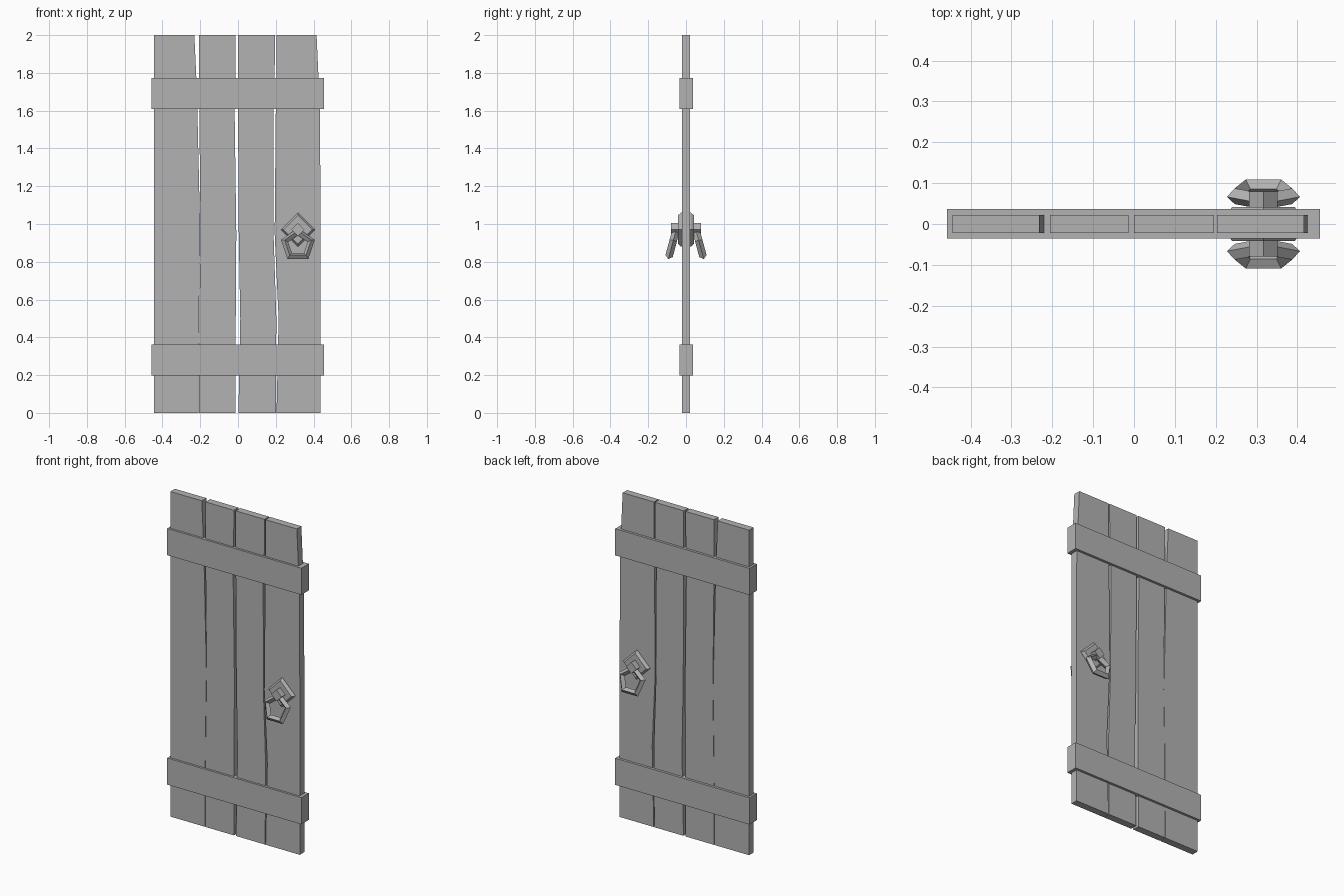
import bpy, bmesh
from math import sin, cos, pi, radians
from mathutils import Matrix, Vector

if "Cube" in bpy.data.objects:
    bpy.data.objects.remove(bpy.data.objects["Cube"], do_unlink=True)

grey = bpy.data.materials.new("plain_grey")
grey.use_nodes = True
grey.diffuse_color = (0.45, 0.45, 0.45, 1)
grey.node_tree.nodes["Principled BSDF"].inputs["Base Color"].default_value = grey.diffuse_color


def finish(name, bm):
    bmesh.ops.recalc_face_normals(bm, faces=bm.faces)
    mesh = bpy.data.meshes.new(name)
    bm.to_mesh(mesh)
    bm.free()
    mesh.materials.append(grey)
    obj = bpy.data.objects.new(name, mesh)
    bpy.context.collection.objects.link(obj)
    return obj


def loft(name, rings, closed=False):
    """Skin equal-length rings of points; cap the ends unless closed."""
    bm = bmesh.new()
    loops = [[bm.verts.new(p) for p in ring] for ring in rings]
    n = len(loops[0])
    pairs = list(zip(loops, loops[1:])) + ([(loops[-1], loops[0])] if closed else [])
    for a, b in pairs:
        for i in range(n):
            j = (i + 1) % n
            bm.faces.new((a[i], a[j], b[j], b[i]))
    if not closed:
        bm.faces.new(loops[0])
        bm.faces.new(loops[-1])
    return finish(name, bm)


def box(name, x0, x1, y0, y1, z0, z1):
    return loft(name, [[(x0, y0, z), (x1, y0, z), (x1, y1, z), (x0, y1, z)] for z in (z0, z1)])


# Warped planks: left and right edges at each height
heights = (0, 0.5, 0.95, 1.6, 1.78, 2)
planks = {
    "plank_1": ((-0.445,) * 6, (-0.21, -0.207, -0.2, -0.215, -0.221, -0.231)),
    "plank_2": ((-0.206, -0.205, -0.198, -0.205, -0.206, -0.206),
                (-0.013, -0.012, -0.009, -0.018, -0.014, -0.013)),
    "plank_3": ((0.002, 0.012, 0.004, 0, 0, 0), (0.2, 0.203, 0.188, 0.187, 0.194, 0.196)),
    "plank_4": ((0.204, 0.215, 0.194, 0.2, 0.203, 0.203),
                (0.436, 0.436, 0.436, 0.435, 0.426, 0.416)),
}
for name, (left, right) in planks.items():
    loft(name, [[(a, -0.022, z), (b, -0.022, z), (b, 0.022, z), (a, 0.022, z)]
                for a, b, z in zip(left, right, heights)])

# Cross battens
box("lower_batten", -0.458, 0.456, -0.035, 0.037, 0.198, 0.362)
box("upper_batten", -0.458, 0.456, -0.035, 0.037, 1.61, 1.774)

# Door knocker on both faces
HX, HZ = 0.317, 0.97


def diamond(r, y):
    return [(HX + r * cos(k * pi / 2), y, HZ + r * sin(k * pi / 2)) for k in range(4)]


for side, s in (("front", -1), ("back", 1)):
    loft(side + "_handle_plate", [diamond(0.09, s * 0.015), diamond(0.09, s * 0.026),
                                  diamond(0.076, s * 0.042)])
    loft(side + "_handle_stud", [diamond(0.035, s * 0.035), diamond(0.035, s * 0.08)])
    # Five-sided ring with a diamond section, hanging outwards
    tilt = Matrix.Rotation(s * radians(15), 4, "X")
    centre = Vector((HX, s * 0.074, 0.888))
    rings = []
    for k in range(5):
        a = pi / 2 + k * 2 * pi / 5
        ring = []
        for m in range(4):
            r = 0.074 + 0.02 * cos(m * pi / 2)
            p = Vector((r * cos(a), 0.02 * sin(m * pi / 2), r * sin(a)))
            ring.append(centre + tilt @ p)
        rings.append(ring)
    loft(side + "_handle_ring", rings, closed=True)
